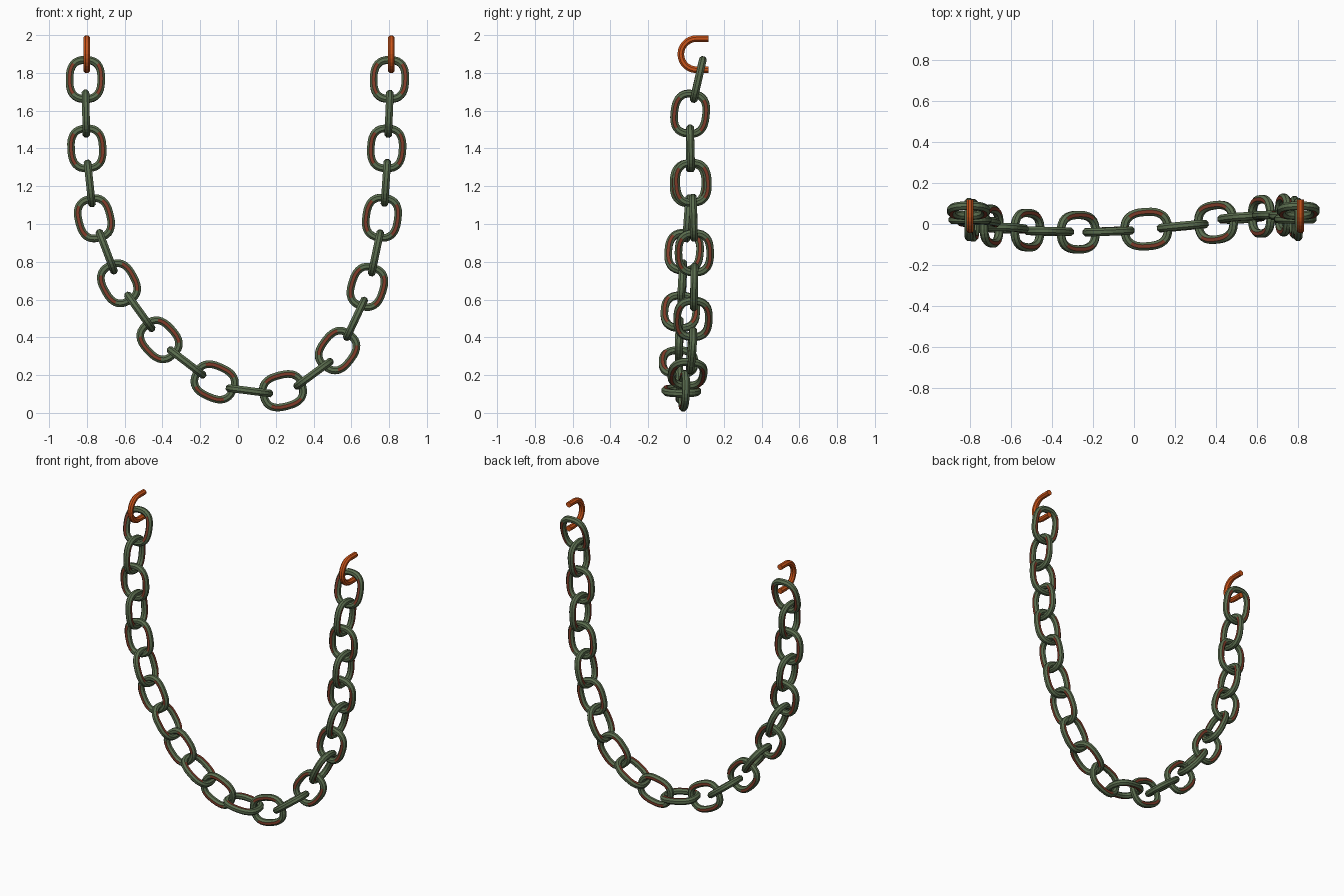
import bpy, bmesh, math
from mathutils import Vector, Matrix

if "Cube" in bpy.data.objects:
    bpy.data.objects.remove(bpy.data.objects["Cube"])

def mat(name, rgb):
    m = bpy.data.materials.new(name)
    m.diffuse_color = (*rgb, 1)
    m.use_nodes = True
    m.node_tree.nodes["Principled BSDF"].inputs["Base Color"].default_value = m.diffuse_color
    return m

GREEN = mat("weathered green", (0.105, 0.155, 0.078))
RUST = mat("rust red", (0.22, 0.045, 0.022))
ORANGE = mat("hook orange", (0.60, 0.09, 0.01))
SIDES = 8

def sweep(name, path, binormal, r, closed, mats, rule=None):
    """Round bar swept along a flat path; rule(point, side) picks the material."""
    bm = bmesh.new()
    n, rings = len(path), []
    for i, p in enumerate(path):
        a = path[i - 1] if closed or i else p
        b = path[(i + 1) % n] if closed or i < n - 1 else p
        out = (b - a).normalized().cross(binormal)
        rings.append([bm.verts.new(p + r * (math.cos(t) * out + math.sin(t) * binormal))
                      for t in ((k - 0.5) * math.tau / SIDES for k in range(SIDES))])
    for i in range(n if closed else n - 1):
        A, B = rings[i], rings[(i + 1) % n]
        for k in range(SIDES):
            k2 = (k + 1) % SIDES
            f = bm.faces.new((A[k], A[k2], B[k2], B[k]))
            if rule:
                f.material_index = rule((path[i] + path[(i + 1) % n]) / 2, k)
    if not closed:
        bm.faces.new(rings[0])
        bm.faces.new(rings[-1])
    bmesh.ops.recalc_face_normals(bm, faces=bm.faces)
    me = bpy.data.meshes.new(name)
    bm.to_mesh(me)
    bm.free()
    for m in mats:
        me.materials.append(m)
    return me

def place(name, me, matrix):
    ob = bpy.data.objects.new(name, me)
    ob.matrix_world = matrix
    bpy.context.collection.objects.link(ob)

# One link: rounded oval in local XZ, rust on the flat sides of the long bars
def oval(t, w=0.084, h=0.106, e=2 / 2.6):
    c, s = math.cos(t), math.sin(t)
    return Vector((math.copysign(abs(c) ** e, c) * w, 0, math.copysign(abs(s) ** e, s) * h))

link = sweep("chain_link", [oval(i * math.tau / 32) for i in range(32)], Vector((0, 1, 0)),
             0.0215, True, (GREEN, RUST),
             lambda p, k: int(abs(p.z) < 0.075 and k in (2, 6)))

# Link centres along the hanging curve
centres = [Vector(c) for c in (
    (-.808, .065, 1.765), (-.805, .022, 1.585), (-.80, .02, 1.40), (-.785, .018, 1.215),
    (-.76, .01, 1.03), (-.695, -.01, .853), (-.63, -.02, .686), (-.52, -.03, .535),
    (-.415, -.036, .387), (-.272, -.04, .267), (-.124, -.036, .164), (.06, -.025, .117),
    (.238, -.01, .117), (.40, .008, .207), (.527, .03, .33), (.622, .037, .498),
    (.685, .043, .667), (.73, .044, .847), (.762, .04, 1.033), (.783, .032, 1.218),
    (.787, .025, 1.40), (.80, .022, 1.583), (.802, .065, 1.765))]
ends = [Vector((-.80, .105, 1.945))] + centres + [Vector((.81, .105, 1.945))]
for i, c in enumerate(centres):
    along = (ends[i + 2] - ends[i]).normalized()
    side = Vector((0, 1, 0)).cross(along).normalized()
    depth = along.cross(side)
    x, y = (side, depth) if i % 2 == 0 else (depth, -side)   # alternate quarter turn
    rot = Matrix((x, y, along)).transposed().to_4x4()
    place(f"chain_link_{i + 1}", link, Matrix.Translation(c) @ rot)

# C-shaped wall hooks
R = 0.0825
path = [Vector((0, .12, R))]
path += [Vector((0, .055 - R * math.sin(t), R * math.cos(t)))
         for t in (j * math.pi / 14 for j in range(15))]
path += [Vector((0, .12, -R))]
hook = sweep("hook", path, Vector((1, 0, 0)), 0.019, False, (ORANGE,))
for name, x in (("left_hook", -.80), ("right_hook", .812)):
    place(name, hook, Matrix.Translation((x, 0, 1.899)))
